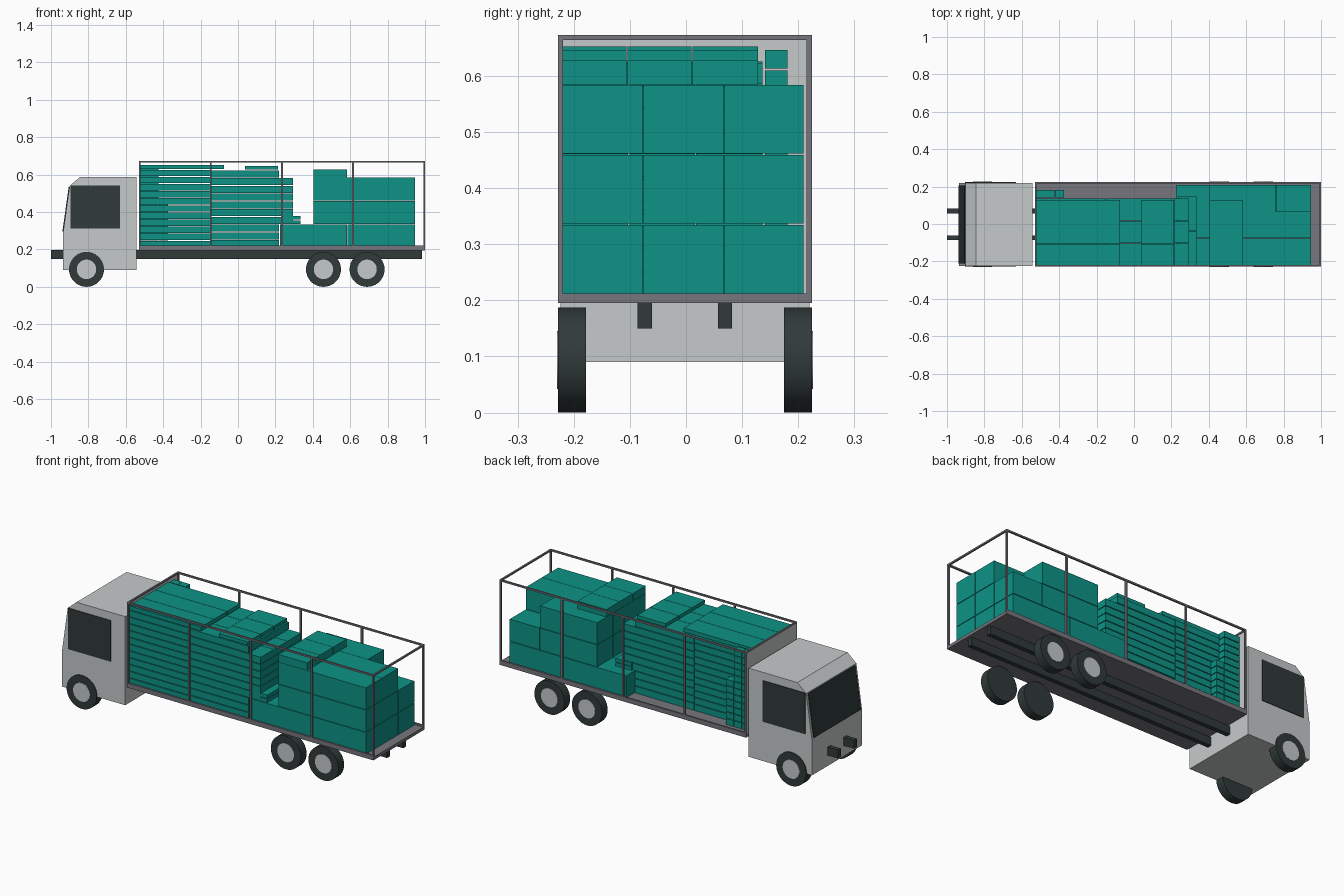
import bpy, bmesh, math

if "Cube" in bpy.data.objects:
    bpy.data.objects.remove(bpy.data.objects["Cube"])

def material(name, rgb):
    m = bpy.data.materials.new(name)
    m.diffuse_color = (*rgb, 1)
    m.use_nodes = True
    m.node_tree.nodes["Principled BSDF"].inputs["Base Color"].default_value = m.diffuse_color
    return m

TEAL = material("teal_cargo", (0.004, 0.29, 0.24))
LIGHT = material("light_grey", (0.56, 0.59, 0.59))
DARK = material("near_black", (0.03, 0.042, 0.042))
GREY = material("frame_grey", (0.18, 0.18, 0.205))

YC = -0.002   # truck centre line
HW = 0.2265   # half width

def finish(name, bm, mat):
    bmesh.ops.recalc_face_normals(bm, faces=bm.faces)
    me = bpy.data.meshes.new(name)
    bm.to_mesh(me)
    bm.free()
    me.materials.append(mat)
    ob = bpy.data.objects.new(name, me)
    bpy.context.collection.objects.link(ob)
    return ob

def add_box(bm, x0, x1, y0, y1, z0, z1):
    v = bmesh.ops.create_cube(bm, size=1)["verts"]
    for p in v:
        p.co = ((x0 + x1) / 2 + p.co.x * (x1 - x0),
                (y0 + y1) / 2 + p.co.y * (y1 - y0),
                (z0 + z1) / 2 + p.co.z * (z1 - z0))

def boxes(name, mat, *dims):
    bm = bmesh.new()
    for d in dims:
        add_box(bm, *d)
    return finish(name, bm, mat)

def prism(name, profile, y0, y1, mat):
    """Side profile (x, z) extruded along y."""
    bm = bmesh.new()
    f = bm.faces.new([bm.verts.new((x, y0, z)) for x, z in profile])
    ext = bmesh.ops.extrude_face_region(bm, geom=[f])["geom"]
    for v in ext:
        if isinstance(v, bmesh.types.BMVert):
            v.co.y = y1
    return finish(name, bm, mat)

def cylinder(name, x, y, z, r, depth, mat):
    bpy.ops.mesh.primitive_cylinder_add(vertices=36, radius=r, depth=depth,
        location=(x, y, z), rotation=(math.pi / 2, 0, 0))
    ob = bpy.context.object
    ob.name = name
    ob.data.materials.append(mat)
    bpy.ops.object.shade_smooth_by_angle(angle=math.radians(35))

def stack(name, x0, x1, ys, z0, z1, layers, gap=0.004):
    """Layers of boxes, one per y interval in ys, with thin gaps."""
    h = (z1 - z0) / layers
    boxes(name, TEAL, *[(x0, x1, a, b - gap / 2, z0 + i * h, z0 + (i + 1) * h - gap)
                        for i in range(layers) for a, b in zip(ys, ys[1:])])

# Cab with windscreen and side windows
prism("cab", [(-0.935, 0.09), (-0.935, 0.29), (-0.90, 0.54), (-0.845, 0.587),
              (-0.543, 0.587), (-0.543, 0.09)], YC - 0.222, YC + 0.222, LIGHT)
prism("windscreen", [(-0.939, 0.296), (-0.931, 0.296), (-0.898, 0.535), (-0.905, 0.535)],
      YC - 0.208, YC + 0.208, DARK)
for s, side in ((-1, "right"), (1, "left")):
    a, b = sorted((YC + s * 0.221, YC + s * 0.226))
    boxes("side_window_" + side, DARK, (-0.895, -0.632, a, b, 0.312, 0.542))
    # Wheels and hub discs
    for i, x in enumerate((-0.81, 0.457, 0.69)):
        cylinder(f"wheel_{side}_{i}", x, YC + s * 0.2015, 0.0935, 0.0935, 0.05, DARK)
        cylinder(f"hub_{side}_{i}", x, YC + s * 0.2235, 0.0935, 0.052, 0.009, LIGHT)
    # Chassis rail
    c = YC + s * 0.0715
    boxes("chassis_rail_" + side, DARK, (-1.0, 0.985, c - 0.0125, c + 0.0125, 0.15, 0.197))

# Load bed, headboard and open frame
boxes("bed_floor", GREY, (-0.53, 1.0, YC - HW, YC + HW, 0.195, 0.212))
boxes("headboard", LIGHT, (-0.53, -0.525, YC - HW + 0.008, YC + HW - 0.008, 0.212, 0.665))
T = 0.0095
bars = []
for s in (-1, 1):
    a, b = sorted((YC + s * HW, YC + s * (HW - T)))
    bars.append((-0.53, 1.0, a, b, 0.664, 0.673))
    bars.append((-0.53, 1.0, a, b, 0.211, 0.221))
    for i in range(5):
        x = -0.53 + i * (1.53 - T) / 4
        bars.append((x, x + T, a, b, 0.21, 0.67))
for x in (-0.53, 1.0 - T):
    bars.append((x, x + T, YC - HW, YC + HW, 0.664, 0.673))
boxes("bed_frame", GREY, *bars)

# Large crates at the rear
ROWS = (-0.220, -0.076, 0.068, 0.211)
FLOOR = 0.212
stack("crates_bottom_front", 0.224, 0.584, ROWS, FLOOR, 0.337, 1, 0.003)
stack("crates_bottom_rear", 0.586, 0.947, ROWS, FLOOR, 0.337, 1, 0.003)
stack("crates_upper", 0.404, 0.947, ROWS[:3], 0.337, 0.587, 2, 0.003)
stack("crates_upper_left", 0.404, 0.759, ROWS[2:], 0.337, 0.587, 2, 0.003)
stack("crate_left_end", 0.761, 0.947, ROWS[2:], 0.337, 0.462, 1, 0.003)
COLS = (-0.220, -0.104, 0.012, 0.130)
stack("cartons_rear_top", 0.404, 0.583, COLS, 0.585, 0.63, 1, 0.003)

# Flat cartons stacked at the front and middle
WIDE = (-0.220, -0.101, 0.018, 0.138)
stack("flat_cartons_front", -0.522, -0.149, WIDE, FLOOR, 0.630, 11)
stack("flat_cartons_front_top", -0.522, -0.075, COLS, 0.630, 0.656, 1)
stack("flat_cartons_middle", -0.146, 0.220, WIDE, FLOOR, 0.627, 10)
stack("flat_cartons_step", 0.220, 0.295, WIDE, 0.337, 0.585, 6)
stack("flat_cartons_middle_top", 0.037, 0.214, COLS, 0.627, 0.650, 1)
stack("flat_cartons_low", 0.236, 0.335, (-0.220, -0.036, 0.148), 0.337, 0.383, 2)

# Small box columns beside the front stack
for i, top in enumerate((0.65, 0.65, 0.47)):
    x = -0.522 + i * 0.05
    stack(f"small_boxes_{i}", x, x + 0.048, (0.141, 0.183), FLOOR, top, round((top - FLOOR) / 0.037))
